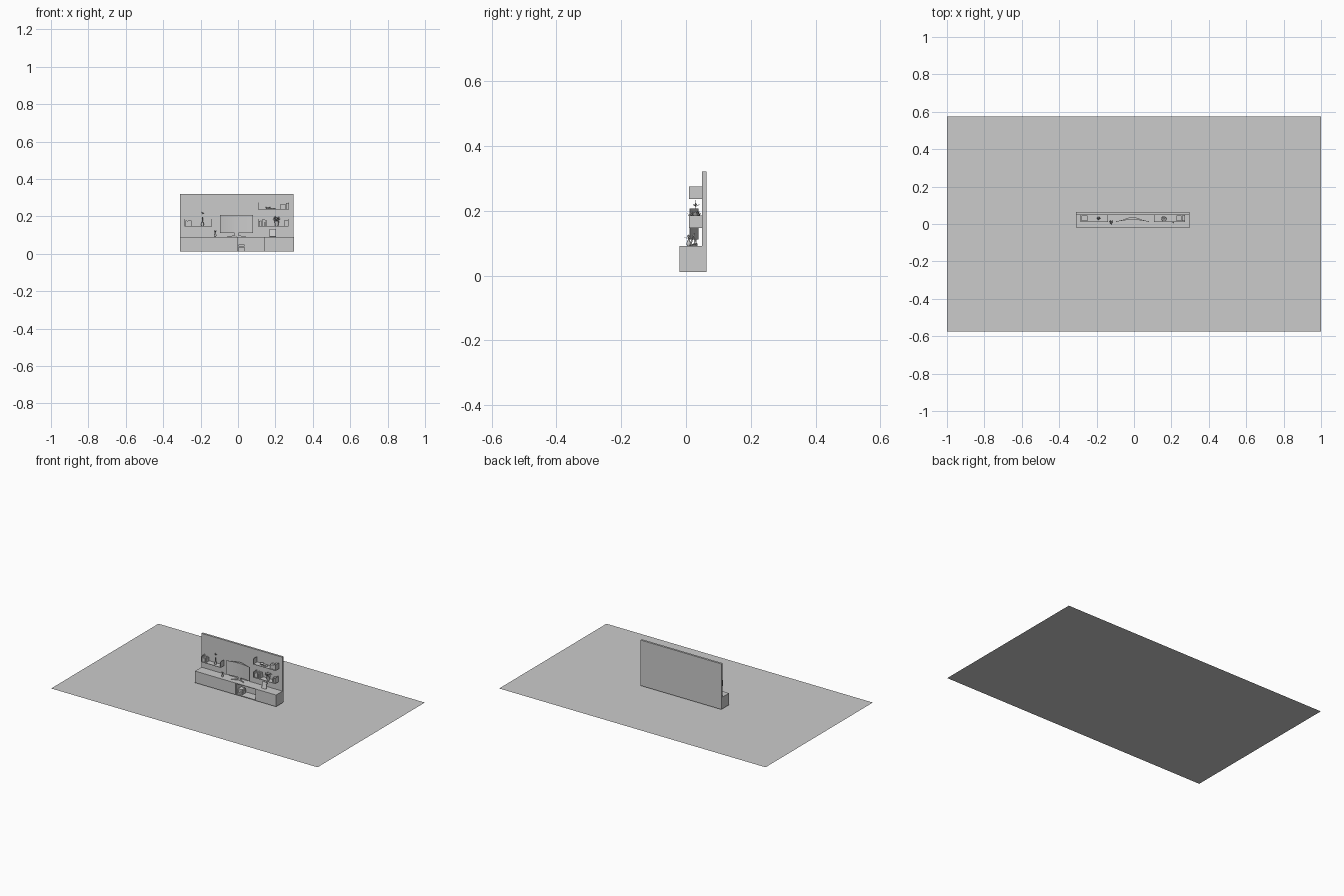
import bpy, bmesh, math, random
from mathutils import Matrix, Vector

if "Cube" in bpy.data.objects:
    bpy.data.objects.remove(bpy.data.objects["Cube"])
random.seed(4)


def finish(name, bm):
    bmesh.ops.recalc_face_normals(bm, faces=bm.faces)
    me = bpy.data.meshes.new(name)
    bm.to_mesh(me)
    bm.free()
    ob = bpy.data.objects.new(name, me)
    bpy.context.collection.objects.link(ob)
    return ob


def add_box(bm, x0, x1, y0, y1, z0, z1, lean=0.0, axis='Y'):
    # lean rotates the box about its bottom centre
    base = Vector(((x0 + x1) / 2, (y0 + y1) / 2, z0))
    m = (Matrix.Translation(base) @ Matrix.Rotation(lean, 4, axis)
         @ Matrix.Translation((0, 0, (z1 - z0) / 2))
         @ Matrix.Diagonal((x1 - x0, y1 - y0, z1 - z0, 1)))
    bmesh.ops.create_cube(bm, size=1, matrix=m)


def boxes(name, items):
    bm = bmesh.new()
    for it in items:
        add_box(bm, *it)
    return finish(name, bm)


def lathe(name, x, y, z, profile, n=16):
    bm = bmesh.new()
    rings = []
    for r, h in profile:
        rings.append([bm.verts.new((x + r * math.cos(2 * math.pi * i / n),
                                    y + r * math.sin(2 * math.pi * i / n), z + h)) for i in range(n)])
    for a, b in zip(rings, rings[1:]):
        for i in range(n):
            bm.faces.new((a[i], a[(i + 1) % n], b[(i + 1) % n], b[i]))
    bm.faces.new(rings[0])
    bm.faces.new(rings[-1])
    ob = finish(name, bm)
    for p in ob.data.polygons:
        p.use_smooth = len(p.vertices) == 4
    return ob


def leaves(name, x, y, z, count, length, width):
    # bent diamond leaves fanned around a stem
    bm = bmesh.new()
    for i in range(count):
        a = i * 2.4
        t = random.uniform(0.25, 1.1)
        l = length * random.uniform(0.75, 1)
        out = Vector((math.cos(a) * math.sin(t), math.sin(a) * math.sin(t), math.cos(t)))
        side = Vector((-math.sin(a), math.cos(a), 0)) * width
        o = Vector((x, y, z))
        tip = o + out * l - Vector((0, 0, l * 0.15))
        mid = o + out * l * 0.55
        v = [bm.verts.new(p) for p in (o, mid + side, tip, mid - side)]
        bm.faces.new((v[0], v[1], v[2]))
        bm.faces.new((v[0], v[2], v[3]))
    return finish(name, bm)


# floor and wall panel
bm = bmesh.new()
bmesh.ops.create_grid(bm, x_segments=1, y_segments=1, size=1, matrix=Matrix.Diagonal((1, 0.575, 1, 1)))
finish("floor", bm)
boxes("wall_panel", [(-0.309, 0.298, 0.049, 0.063, 0.012, 0.321)])

# low cabinet: closed carcasses either side of an open niche
boxes("cabinet_left_body", [(-0.309, -0.003, -0.015, 0.049, 0.012, 0.091)])
boxes("cabinet_right_body", [(0.147, 0.300, -0.015, 0.049, 0.012, 0.091)])
boxes("cabinet_niche", [(-0.003, 0.147, -0.019, 0.049, 0.087, 0.091),
                        (-0.003, 0.147, -0.019, 0.049, 0.012, 0.016),
                        (-0.003, 0.147, 0.043, 0.049, 0.016, 0.087),
                        (-0.003, 0.001, -0.019, 0.049, 0.012, 0.091),
                        (0.143, 0.147, -0.019, 0.049, 0.012, 0.091)])
for name, x0, x1 in (("door_left", -0.309, -0.1585), ("door_middle", -0.1575, -0.0035),
                     ("door_right", 0.1475, 0.300)):
    boxes(name, [(x0, x1, -0.020, -0.0145, 0.012, 0.091)])

# boxes stored in the niche
boxes("media_boxes", [(0.003, 0.036, -0.008, 0.032, 0.016, 0.026),
                      (0.003, 0.036, -0.006, 0.032, 0.027, 0.037),
                      (0.004, 0.034, -0.006, 0.030, 0.038, 0.050)])

# curved television
N = 16
bm = bmesh.new()
front, back = [], []
for i in range(N + 1):
    u = -1 + 2 * i / N
    x = -0.008 + 0.088 * u
    yf = 0.022 - 0.011 * u * u
    front.append((x, yf))
    back.append((x, yf + 0.003 + 0.014 * max(0, 1 - abs(u) / 0.65)))
outline = front + back[::-1]
lo = [bm.verts.new((x, y, 0.112)) for x, y in outline]
hi = [bm.verts.new((x, y, 0.208)) for x, y in outline]
k = len(outline)
for i in range(k):
    bm.faces.new((lo[i], lo[(i + 1) % k], hi[(i + 1) % k], hi[i]))
for i in range(N):
    for ring in (lo, hi):
        bm.faces.new((ring[i], ring[i + 1], ring[k - 2 - i], ring[k - 1 - i]))
finish("television", bm)

# television stand: neck and a splayed curved foot
bm = bmesh.new()
add_box(bm, -0.018, 0.002, 0.025, 0.033, 0.093, 0.125)
for s in (-1, 1):
    p = [(-0.008, 0.036), (-0.008, 0.026), (-0.008 + s * 0.05, 0.008), (-0.008 + s * 0.05, 0.013)]
    b = [bm.verts.new((x, y, 0.091)) for x, y in p]
    t = [bm.verts.new((x, y, 0.100 if i < 2 else 0.093)) for i, (x, y) in enumerate(p)]
    bm.faces.new(b)
    bm.faces.new(t)
    for i in range(4):
        bm.faces.new((b[i], b[(i + 1) % 4], t[(i + 1) % 4], t[i]))
finish("television_stand", bm)

# wall shelves: board with two raised ends
T = 0.003
for name, x0, x1, z in (("shelf_left", -0.286, -0.139, 0.147),
                        ("shelf_right_lower", 0.107, 0.271, 0.147),
                        ("shelf_right_upper", 0.107, 0.273, 0.236)):
    boxes(name, [(x0, x1, 0.010, 0.049, z, z + T),
                 (x0, x0 + T, 0.010, 0.049, z + T, z + 0.039),
                 (x1 - T, x1, 0.010, 0.049, z + T, z + 0.039)])


# rows of books
def book_row(name, x, z, widths, lean_last=0.0):
    items = []
    for i, w in enumerate(widths):
        h = random.uniform(0.026, 0.034)
        lean = lean_last if i == len(widths) - 1 else 0
        gap = 0.004 if lean else 0
        items.append((x + gap, x + gap + w, 0.016, 0.045, z, z + h, lean))
        x += w + 0.0008
    boxes(name, items)


book_row("books_left", -0.282, 0.150, (0.008, 0.006, 0.009, 0.007))
book_row("books_right_lower", 0.111, 0.150, (0.008, 0.007, 0.009, 0.006, 0.008), -0.12)
book_row("books_right_lower_end", 0.246, 0.150, (0.007, 0.006, 0.006))
book_row("books_right_upper", 0.228, 0.239, (0.009, 0.007, 0.009, 0.008, 0.006))

# tall slim vase with a sprig on the left shelf
lathe("slim_vase", -0.190, 0.030, 0.150,
      [(0.006, 0), (0.008, 0.008), (0.003, 0.024), (0.002, 0.04), (0.003, 0.046)])
lathe("sprig_stem", -0.190, 0.030, 0.190, [(0.001, 0), (0.0008, 0.043)], 6)
leaves("sprig_leaves", -0.190, 0.030, 0.212, 6, 0.020, 0.002)

# potted plant on the lower right shelf
lathe("plant_pot", 0.207, 0.029, 0.150,
      [(0.008, 0), (0.012, 0.022), (0.013, 0.026), (0.011, 0.026), (0.010, 0.023)])
leaves("plant_leaves", 0.207, 0.029, 0.174, 26, 0.036, 0.005)

# small ornament and slanted magazine on the upper right shelf
lathe("bowl", 0.160, 0.028, 0.239, [(0.005, 0), (0.012, 0.008), (0.013, 0.012), (0.011, 0.012), (0.004, 0.003)])
ob = boxes("magazine", [(-0.013, 0.013, -0.008, 0.008, 0, 0.004)])
ob.location, ob.rotation_euler = (0.186, 0.030, 0.239), (0, 0, 0.8)

# bud vase on the cabinet, left of the television
lathe("bud_vase", -0.122, 0.008, 0.091,
      [(0.004, 0), (0.007, 0.007), (0.005, 0.014), (0.002, 0.02), (0.003, 0.024)])
leaves("bud_vase_leaves", -0.122, 0.008, 0.113, 8, 0.020, 0.003)

# leaning picture frame with a back strut
boxes("picture_frame", [(0.168, 0.202, 0.012, 0.015, 0.091, 0.134, -0.30, 'X'),
                        (0.172, 0.198, 0.0112, 0.0122, 0.095, 0.130, -0.30, 'X'),
                        (0.182, 0.188, 0.034, 0.036, 0.091, 0.120, 0.30, 'X')])
